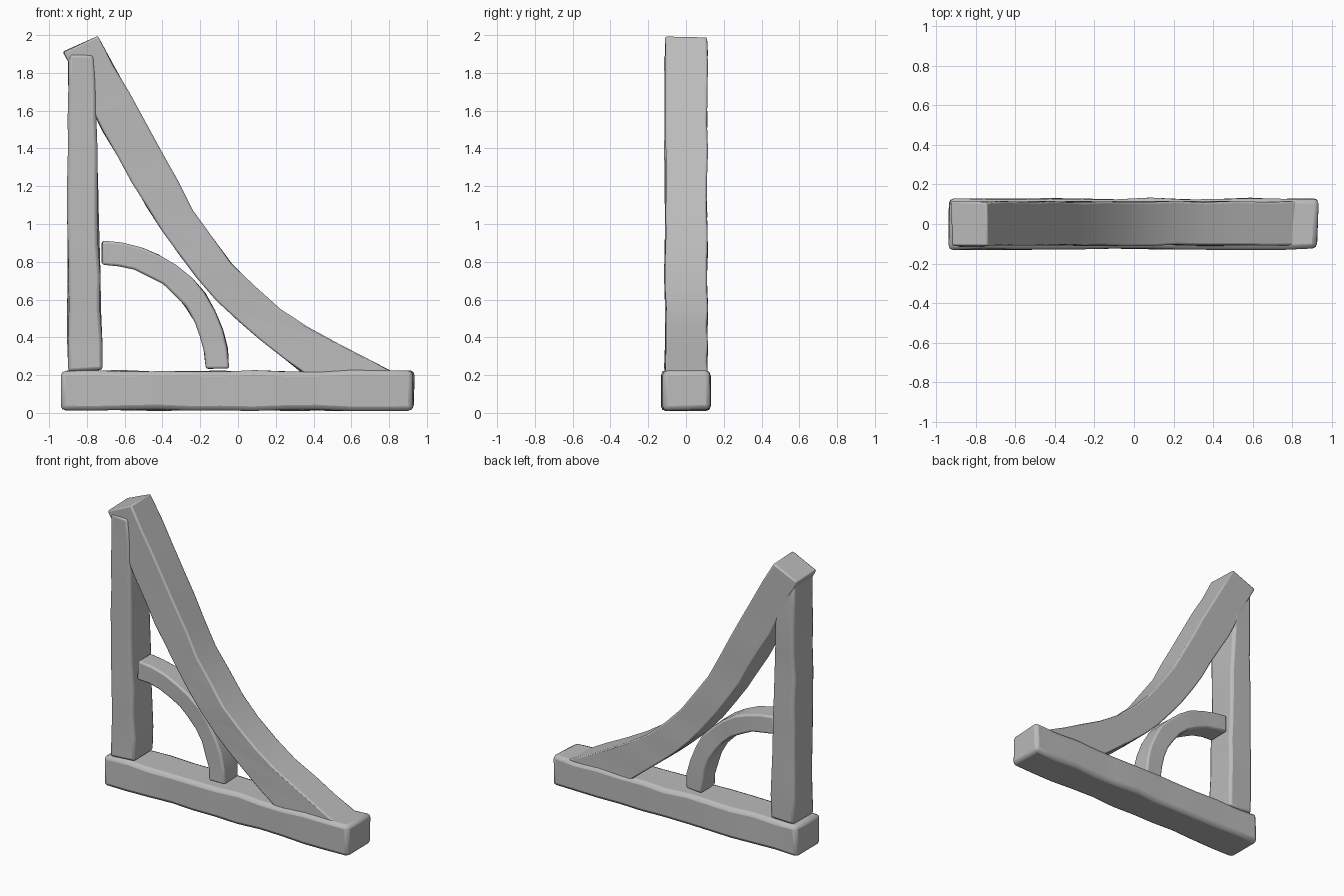
import bpy, bmesh, math, random
from mathutils import Vector

random.seed(4)
cube = bpy.data.objects.get("Cube")
if cube:
    bpy.data.objects.remove(cube, do_unlink=True)

grey = bpy.data.materials.new("worn_grey")
grey.use_nodes = True
colour = (0.5, 0.5, 0.5, 1)
grey.diffuse_color = colour
grey.node_tree.nodes["Principled BSDF"].inputs["Base Color"].default_value = colour


def resample(points, count):
    """Evenly spaced points along a polyline."""
    pts = [Vector(p) for p in points]
    lengths = [(b - a).length for a, b in zip(pts, pts[1:])]
    out = []
    for i in range(count):
        d = sum(lengths) * i / (count - 1)
        k = 0
        while k < len(lengths) - 1 and d > lengths[k]:
            d -= lengths[k]
            k += 1
        out.append(pts[k].lerp(pts[k + 1], min(d / lengths[k], 1)))
    return out


def beam(name, side_a, side_b, front, back, count, bevel, rough):
    """Rectangular timber between two edge lines in the xz plane, hewn by jitter."""
    bm = bmesh.new()
    rings = []
    for a, b in zip(resample(side_a, count), resample(side_b, count)):
        ring = []
        for p, y in ((a, front), (b, front), (b, back), (a, back)):
            dx, dy, dz = (random.uniform(-rough, rough) for _ in range(3))
            ring.append(bm.verts.new((p.x + dx, y + dy, p.y + dz)))
        rings.append(ring)
    for r, s in zip(rings, rings[1:]):
        for i in range(4):
            j = (i + 1) % 4
            bm.faces.new((r[i], r[j], s[j], s[i]))
    bm.faces.new(rings[0][::-1])
    bm.faces.new(rings[-1])
    bmesh.ops.recalc_face_normals(bm, faces=bm.faces)
    mesh = bpy.data.meshes.new(name)
    bm.to_mesh(mesh)
    bm.free()
    mesh.materials.append(grey)
    obj = bpy.data.objects.new(name, mesh)
    bpy.context.collection.objects.link(obj)
    mod = obj.modifiers.new("worn_edges", "BEVEL")
    mod.width = bevel
    mod.segments = 2
    mod.limit_method = "ANGLE"
    mod.angle_limit = math.radians(45)
    bpy.ops.object.select_all(action="DESELECT")
    obj.select_set(True)
    bpy.context.view_layer.objects.active = obj
    bpy.ops.object.shade_smooth_by_angle(angle=math.radians(35))
    return obj


def arc(radius, steps=12):
    """Quarter circle from the post down to the base."""
    return [(-0.72 + radius * math.sin(t), 0.235 + radius * math.cos(t))
            for t in (math.pi / 2 * i / steps for i in range(steps + 1))]


# Horizontal sill and upright post
beam("base_beam", [(-0.935, 0.015), (0.93, 0.015)], [(-0.935, 0.222), (0.93, 0.222)],
     -0.128, 0.128, 12, 0.025, 0.006)
beam("upright_post", [(-0.9, 0.222), (-0.9, 1.9)], [(-0.72, 0.222), (-0.76, 1.9)],
     -0.113, 0.108, 11, 0.018, 0.006)

# Long curved brace from post top to sill end
outer = [(-0.745, 1.995), (-0.47, 1.5), (-0.24, 1.08), (-0.08, 0.84), (0.05, 0.7),
         (0.22, 0.55), (0.42, 0.42), (0.65, 0.305), (0.83, 0.21)]
inner = [(-0.925, 1.91), (-0.72, 1.5), (-0.45, 1.03), (-0.3, 0.82), (-0.14, 0.62),
         (0.05, 0.44), (0.2, 0.32), (0.36, 0.2)]
beam("curved_brace", inner, outer, -0.108, 0.113, 15, 0.01, 0.004)

# Small quarter-round strut in the corner
beam("arch_strut", arc(0.55), arc(0.675), -0.075, 0.075, 11, 0.012, 0.004)
